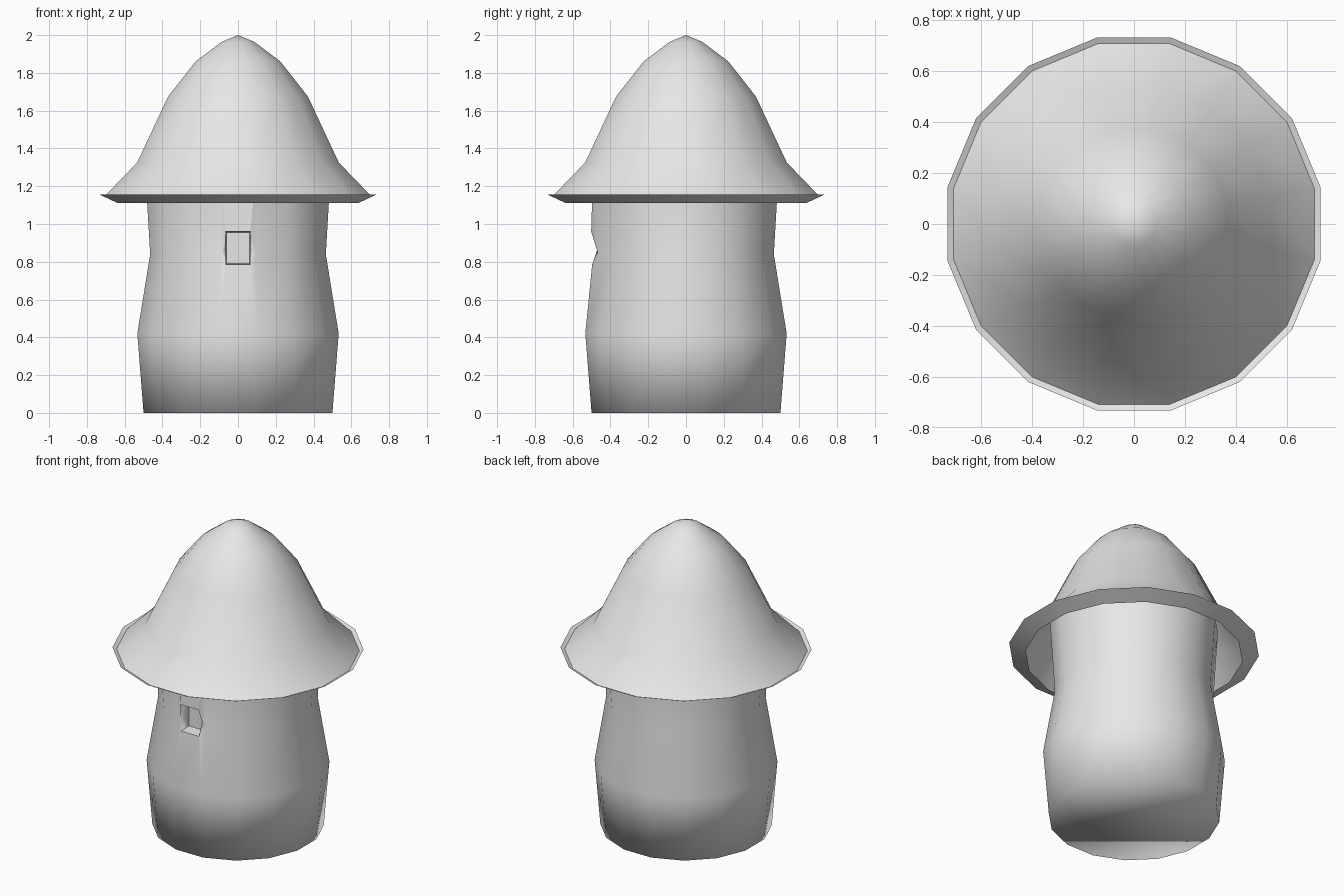
import bpy, bmesh
from math import sin, cos, pi

SIDES = 16
old = bpy.data.objects.get("Cube")
if old:
    bpy.data.objects.remove(old)

plaster = bpy.data.materials.new("pale_grey")
plaster.use_nodes = True
plaster.diffuse_color = (0.8, 0.8, 0.8, 1)
plaster.node_tree.nodes["Principled BSDF"].inputs["Base Color"].default_value = (0.8, 0.8, 0.8, 1)


def ring(bm, flat_radius, z):
    """Ring of vertices with a flat side facing the front."""
    r = flat_radius / cos(pi / SIDES)
    angles = [-pi / 2 + (i - 0.5) * 2 * pi / SIDES for i in range(SIDES)]
    return [bm.verts.new((r * cos(a), r * sin(a), z)) for a in angles]


def lathe(bm, profile):
    """Join rings (bottom to top); a zero radius makes a tip."""
    rings = [ring(bm, r, z) if r else [bm.verts.new((0, 0, z))] for r, z in profile]
    for low, high in zip(rings, rings[1:]):
        for i in range(SIDES):
            j = (i + 1) % SIDES
            if len(high) == 1:
                bm.faces.new((low[i], low[j], high[0]))
            else:
                bm.faces.new((low[i], low[j], high[j], high[i]))
    return rings


def finish(bm, name):
    for face in bm.faces:
        face.smooth = True
    mesh = bpy.data.meshes.new(name)
    bm.to_mesh(mesh)
    bm.free()
    mesh.materials.append(plaster)
    bpy.context.collection.objects.link(bpy.data.objects.new(name, mesh))


# Domed cap
bm = bmesh.new()
lathe(bm, [(0.708, 1.145), (0.534, 1.325), (0.37, 1.675),
           (0.225, 1.86), (0.085, 1.965), (0, 2.0)])
finish(bm, "cap")

# Thin flared rim under the cap, open in the middle
bm = bmesh.new()
lathe(bm, [(0.635, 1.11), (0.732, 1.155)])
finish(bm, "cap_rim")

# Trunk with a closed base
bm = bmesh.new()
base, belly, waist, top = lathe(bm, [(0.5, 0), (0.533, 0.42), (0.465, 0.84), (0.492, 1.3)])
bm.faces.new(base[::-1])

# Open the front column to make room for the window
for low, high in ((belly, waist), (waist, top)):
    corners = {low[0], low[1], high[0], high[1]}
    bm.faces.remove(next(f for f in bm.faces if set(f.verts) == corners))


def pair(half_width, y, z):
    return [bm.verts.new((s * half_width, y, z)) for s in (-1, 1)]


# Window frame and recess
sill = pair(0.066, -0.497, 0.785)
jamb = pair(0.066, -0.468, 0.87)
lintel = pair(0.066, -0.502, 0.96)
back_low = pair(0.062, -0.42, 0.79)
back_high = pair(0.062, -0.42, 0.955)

panels = [
    bm.faces.new((belly[0], belly[1], sill[1], sill[0])),
    bm.faces.new((lintel[0], lintel[1], top[1], top[0])),
    bm.faces.new((sill[0], sill[1], back_low[1], back_low[0])),
    bm.faces.new((back_low[0], back_low[1], back_high[1], back_high[0])),
    bm.faces.new((back_high[0], back_high[1], lintel[1], lintel[0])),
]
for s in (0, 1):
    around = [
        (belly[s], sill[s], waist[s]),
        (waist[s], sill[s], jamb[s]),
        (waist[s], jamb[s], lintel[s]),
        (waist[s], lintel[s], top[s]),
        (sill[s], back_low[s], jamb[s]),
        (jamb[s], back_low[s], back_high[s]),
        (jamb[s], back_high[s], lintel[s]),
    ]
    for tri in around:
        bm.faces.new(tri if s == 0 else tri[::-1])

bmesh.ops.recalc_face_normals(bm, faces=bm.faces[:])
bottom_edge = {belly[0], belly[1]}
for face in panels:
    for edge in face.edges:
        if set(edge.verts) != bottom_edge:
            edge.smooth = False
finish(bm, "trunk")
